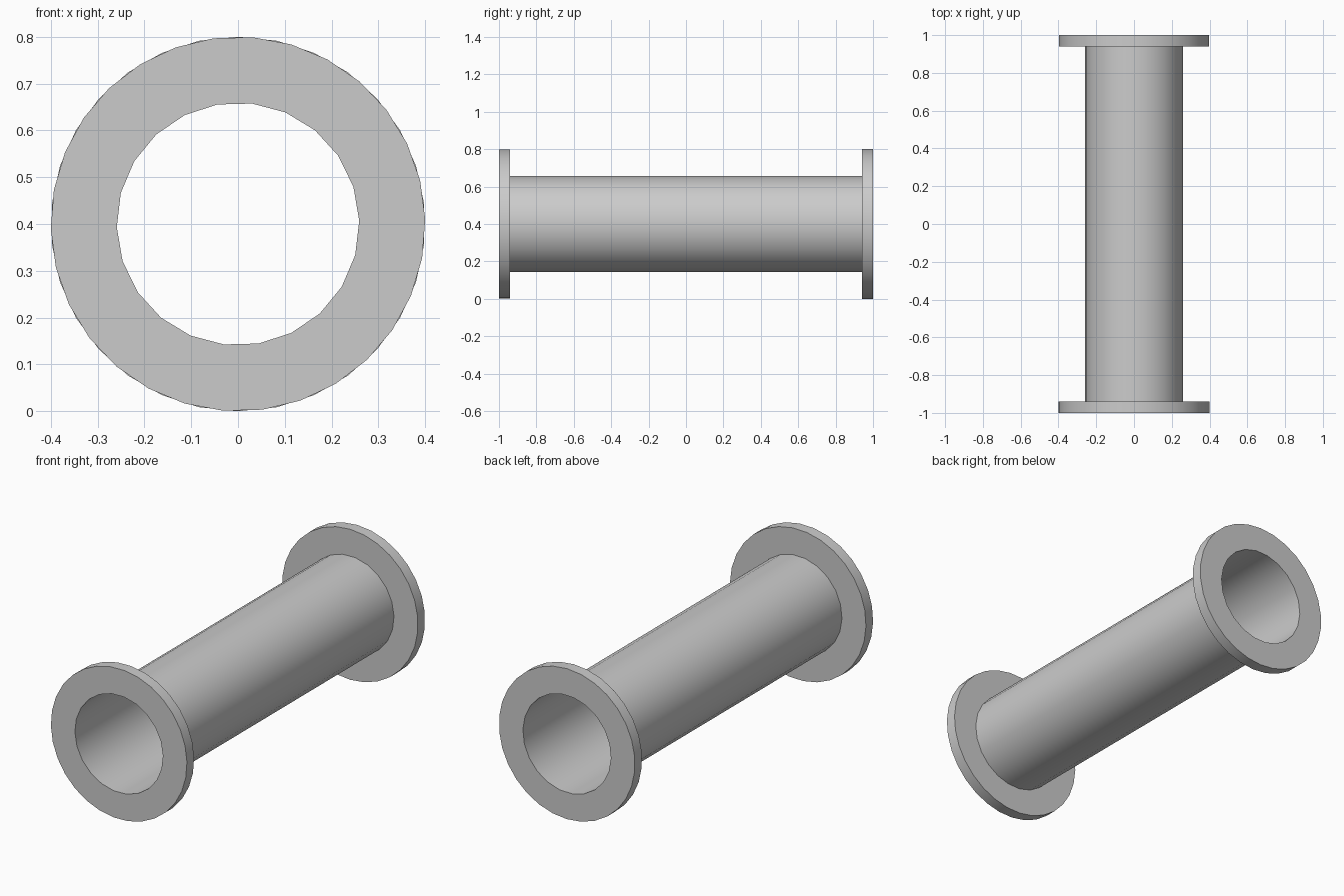
import bpy, bmesh, math

# Remove the default object
cube = bpy.data.objects.get("Cube")
if cube:
    bpy.data.objects.remove(cube, do_unlink=True)

AXIS_Z = 0.4
TUBE_R, TUBE_SIDES = 0.259, 22
FLANGE_R, FLANGE_SIDES = 0.4, 30
HALF, THICK = 1.0, 0.06
TURN = math.radians(1.5)

# Single plain grey
grey = bpy.data.materials.new("plain_grey")
grey.use_nodes = True
grey.diffuse_color = (0.6, 0.6, 0.6, 1)
grey.node_tree.nodes["Principled BSDF"].inputs["Base Color"].default_value = (0.6, 0.6, 0.6, 1)


def ring(bm, radius, sides, y, turn):
    """Closed loop of vertices around the tube axis."""
    angles = [turn + math.tau * i / sides for i in range(sides)]
    return [bm.verts.new((radius * math.cos(a), y, AXIS_Z + radius * math.sin(a)))
            for a in angles]


def wall(bm, a, b):
    """Quads joining two loops of equal length."""
    n = len(a)
    for i in range(n):
        j = (i + 1) % n
        bm.faces.new((a[i], b[i], b[j], a[j]))


def finish(bm, name):
    mesh = bpy.data.meshes.new(name)
    bm.to_mesh(mesh)
    bm.free()
    mesh.materials.append(grey)
    obj = bpy.data.objects.new(name, mesh)
    bpy.context.collection.objects.link(obj)
    bpy.ops.object.select_all(action='DESELECT')
    obj.select_set(True)
    bpy.context.view_layer.objects.active = obj
    bpy.ops.object.shade_smooth_by_angle(angle=math.radians(40))


# Thin open pipe between the flanges
bm = bmesh.new()
end = HALF - THICK
wall(bm, ring(bm, TUBE_R, TUBE_SIDES, -end, TURN), ring(bm, TUBE_R, TUBE_SIDES, end, TURN))
finish(bm, "pipe")


# Flat ring flange at each end
def flange(name, y0, y1, turn):
    bm = bmesh.new()
    outer = [ring(bm, FLANGE_R, FLANGE_SIDES, y, turn) for y in (y0, y1)]
    inner = [ring(bm, TUBE_R, TUBE_SIDES, y, TURN) for y in (y0, y1)]
    wall(bm, *outer)
    wall(bm, *inner)
    for k in (0, 1):
        edges = []
        for loop in (outer[k], inner[k]):
            edges += [bm.edges.get((loop[i - 1], loop[i])) for i in range(len(loop))]
        bmesh.ops.triangle_fill(bm, use_beauty=True, use_dissolve=False,
                                edges=edges, normal=(0, 1, 0))
    bmesh.ops.recalc_face_normals(bm, faces=bm.faces[:])
    finish(bm, name)


flange("front_flange", -HALF, -end, TURN)
flange("back_flange", end, HALF, math.radians(6))
